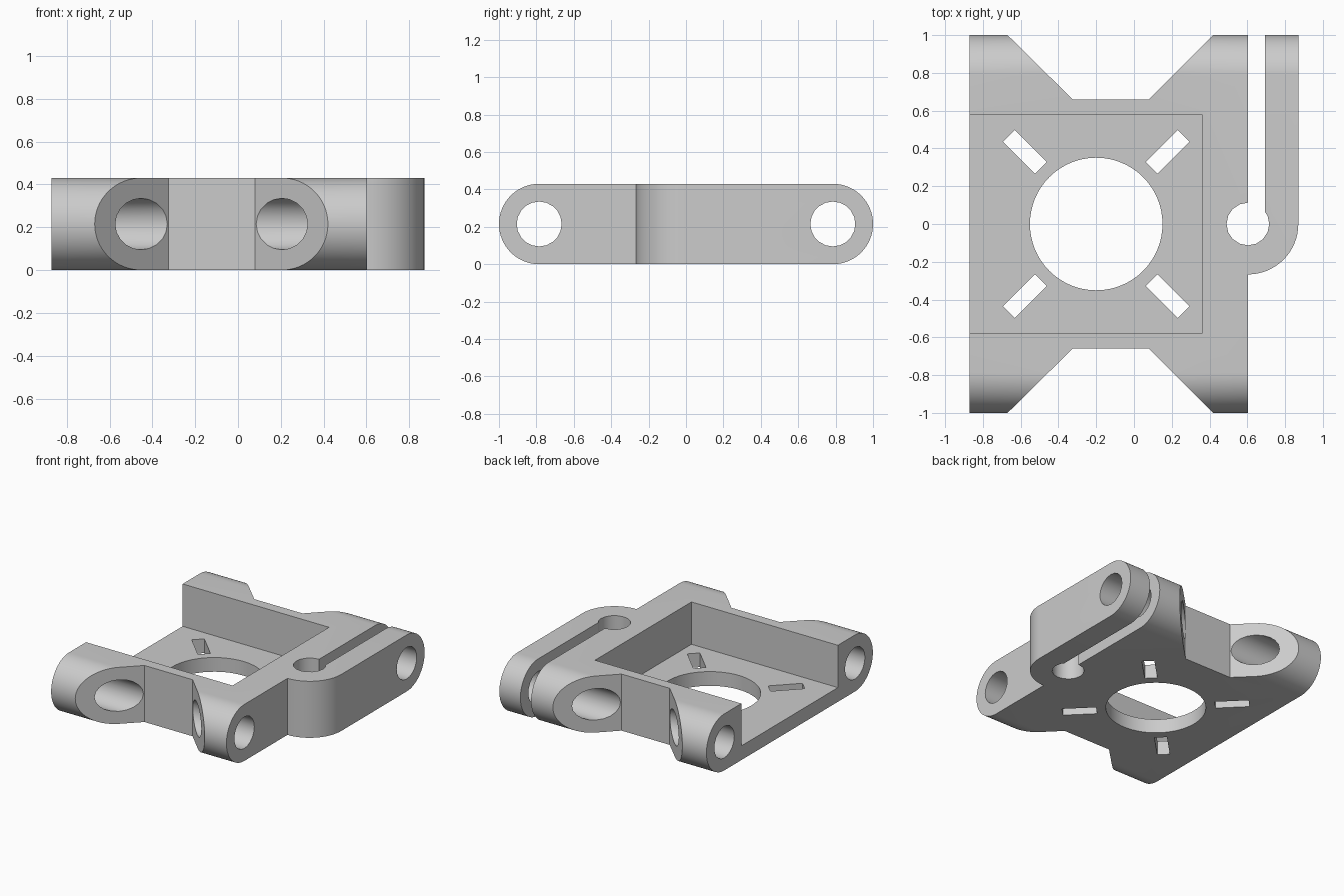
import bpy, bmesh
from math import sin, cos, pi
from mathutils import Matrix, Vector

cube = bpy.data.objects.get("Cube")
if cube:
    bpy.data.objects.remove(cube, do_unlink=True)

H = 0.43          # overall height
R = H / 2         # end rounding radius
ROD_Y = 1 - R     # rod bore position
HUB_X = -0.2      # centre of the large opening
EDGE_X = 0.603    # main block's left face, centre of the flexure hole
FLOOR = 0.108     # pocket floor thickness

grey = bpy.data.materials.new("plain grey")
grey.use_nodes = True
colour = (0.6, 0.6, 0.6, 1)
grey.diffuse_color = colour
grey.node_tree.nodes["Principled BSDF"].inputs["Base Color"].default_value = colour


def arc(cx, cy, r, start, end, steps):
    angles = [start + (end - start) * i / steps for i in range(steps + 1)]
    return [(cx + r * cos(a), cy + r * sin(a)) for a in angles]


def circle(cx, cy, r, sides):
    return arc(cx, cy, r, 0, 2 * pi, sides)[:-1]


def rectangle(x0, x1, y0, y1):
    return [(x0, y0), (x1, y0), (x1, y1), (x0, y1)]


def prism(name, outline, low, high, along_x=False):
    """Extrude a 2D outline along z, or a (y, z) outline along x."""
    bm = bmesh.new()
    place = (lambda a, b: (low, a, b)) if along_x else (lambda a, b: (a, b, low))
    face = bm.faces.new([bm.verts.new(place(a, b)) for a, b in outline])
    top = bmesh.ops.extrude_face_region(bm, geom=[face])["geom"]
    step = Vector((high - low, 0, 0)) if along_x else Vector((0, 0, high - low))
    bmesh.ops.translate(bm, vec=step, verts=[v for v in top if isinstance(v, bmesh.types.BMVert)])
    bmesh.ops.recalc_face_normals(bm, faces=bm.faces)
    mesh = bpy.data.meshes.new(name)
    bm.to_mesh(mesh)
    bm.free()
    mesh.materials.append(grey)
    ob = bpy.data.objects.new(name, mesh)
    bpy.context.collection.objects.link(ob)
    return ob


def boolean(target, cutter, operation="DIFFERENCE"):
    mod = target.modifiers.new("cut", "BOOLEAN")
    mod.operation = operation
    mod.solver = "EXACT"
    mod.object = cutter
    bpy.context.view_layer.objects.active = target
    bpy.ops.object.modifier_apply(modifier=mod.name)
    bpy.data.objects.remove(cutter, do_unlink=True)


# Round-ended bar, trimmed to the plan outline with notches and clamp arm
side = arc(ROD_Y, R, R, -pi / 2, pi / 2, 32) + arc(-ROD_Y, R, R, pi / 2, 3 * pi / 2, 32)
body = prism("carriage_body", side, -1, 1, along_x=True)
plan = [(-0.872, -1.05), (-0.72, -1.05), (-0.325, -0.66), (0.08, -0.66), (0.47, -1.05), (EDGE_X, -1.05)]
plan += arc(EDGE_X, 0, 0.267, -pi / 2, 0, 16)
plan += [(0.87, 1.05), (0.47, 1.05), (0.08, 0.66), (-0.325, 0.66), (-0.72, 1.05), (-0.872, 1.05)]
boolean(body, prism("plan_trim", plan, -0.2, 0.7), "INTERSECT")

# Pocket open to the right-hand side of the model
boolean(body, prism("pocket", rectangle(-1, 0.36, -0.58, 0.58), FLOOR, 0.7))

# Large opening, flexure hole and clamp slit
boolean(body, prism("centre_opening", circle(HUB_X, 0, 0.351, 64), -0.2, 0.7))
boolean(body, prism("flexure_hole", circle(EDGE_X, 0, 0.113, 16), -0.2, 0.7))
boolean(body, prism("clamp_slit", rectangle(EDGE_X, 0.693, 0, 1.2), -0.2, 0.7))

# Rod bores along both ends
for sign in (-1, 1):
    boolean(body, prism("rod_bore", circle(sign * ROD_Y, R, 0.12, 20), -1.2, 1.2, along_x=True))

# Four diagonal mounting slots in the floor
for sx in (-1, 1):
    for sy in (-1, 1):
        turn = Matrix.Rotation(-sx * sy * pi / 4, 2)
        centre = Vector((HUB_X + sx * 0.378, sy * 0.382))
        outline = [centre + Vector(p) @ turn for p in rectangle(-0.12, 0.12, -0.044, 0.044)]
        boolean(body, prism("mounting_slot", outline, -0.2, 0.25))

# Smooth the rounded surfaces, keep the corners crisp
bpy.ops.object.select_all(action="DESELECT")
body.select_set(True)
bpy.context.view_layer.objects.active = body
bpy.ops.object.shade_smooth_by_angle(angle=pi / 6)
